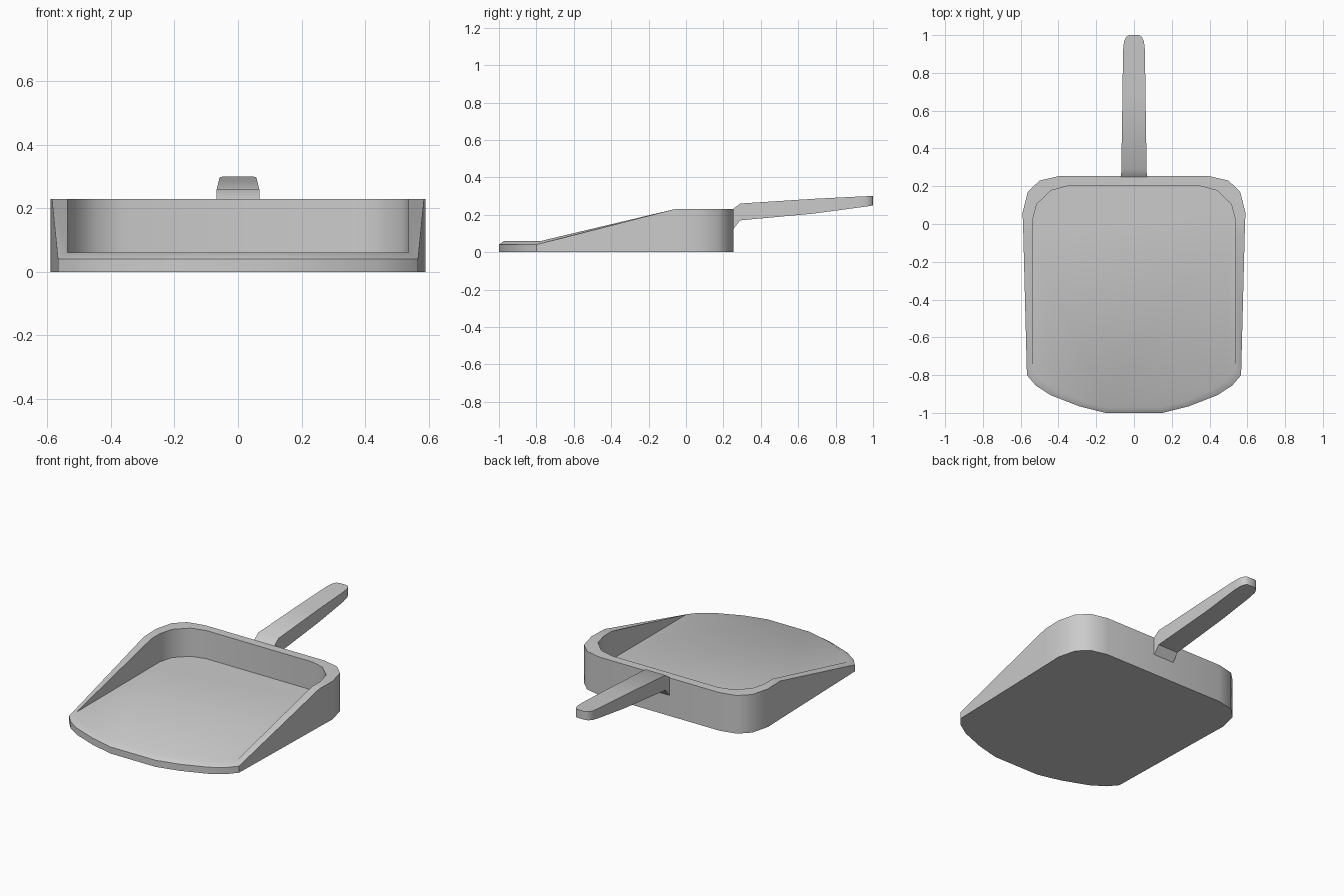
import bpy, bmesh
from math import radians

if "Cube" in bpy.data.objects:
    bpy.data.objects.remove(bpy.data.objects["Cube"])


def make_object(name, bm):
    bmesh.ops.remove_doubles(bm, verts=bm.verts, dist=0.0005)
    bmesh.ops.recalc_face_normals(bm, faces=bm.faces)
    mesh = bpy.data.meshes.new(name)
    bm.to_mesh(mesh)
    bm.free()
    obj = bpy.data.objects.new(name, mesh)
    bpy.context.collection.objects.link(obj)
    bpy.ops.object.select_all(action='DESELECT')
    obj.select_set(True)
    bpy.context.view_layer.objects.active = obj
    bpy.ops.object.shade_smooth_by_angle(angle=radians(35))
    return obj


def loft(name, loops):
    """Bridge closed loops of equal length and cap both ends."""
    bm = bmesh.new()
    rings = [[bm.verts.new(p) for p in loop] for loop in loops]
    for a, b in zip(rings, rings[1:]):
        for i in range(len(a)):
            j = (i + 1) % len(a)
            bm.faces.new((a[i], a[j], b[j], b[i]))
    bm.faces.new(rings[0])
    bm.faces.new(rings[-1])
    return make_object(name, bm)


def mirrored(half):
    return half + [(-x, y) for x, y in reversed(half)]


def rim_height(y, low):
    t = min(max((y + 0.8) / 0.74, 0), 1)
    return low + (0.23 - low) * t


# Pan: right half of the outer and inner outlines, front to back
outer = mirrored([(0.15, -1), (0.29, -0.965), (0.44, -0.907), (0.52, -0.855),
                  (0.567, -0.8), (0.586, -0.06), (0.59, 0.06), (0.562, 0.17),
                  (0.50, 0.23), (0.40, 0.253)])
inner = mirrored([(0.14, -0.973), (0.27, -0.94), (0.41, -0.88), (0.495, -0.825),
                  (0.537, -0.775), (0.537, -0.06), (0.537, 0.02), (0.515, 0.105),
                  (0.44, 0.177), (0.355, 0.2)])
loft("pan", [
    [(x, y, 0) for x, y in outer],
    [(x, y, rim_height(y, 0.04)) for x, y in outer],
    [(x, y, rim_height(y, 0.06) if y > -0.77 else 0.06) for x, y in inner],
    [(x, y, 0.06) for x, y in inner],
])

# Handle: rectangular sections as y, half width, bottom z, top z
sections = [(0.25, 0.068, 0.12, 0.23), (0.29, 0.067, 0.17, 0.26),
            (0.68, 0.061, 0.206, 0.285), (0.92, 0.058, 0.238, 0.297),
            (0.965, 0.053, 0.244, 0.299), (0.99, 0.042, 0.248, 0.3),
            (1.0, 0.026, 0.25, 0.3)]
loft("handle", [[(-w, y, lo), (w, y, lo), (w, y, hi), (-w, y, hi)]
                for y, w, lo, hi in sections])
